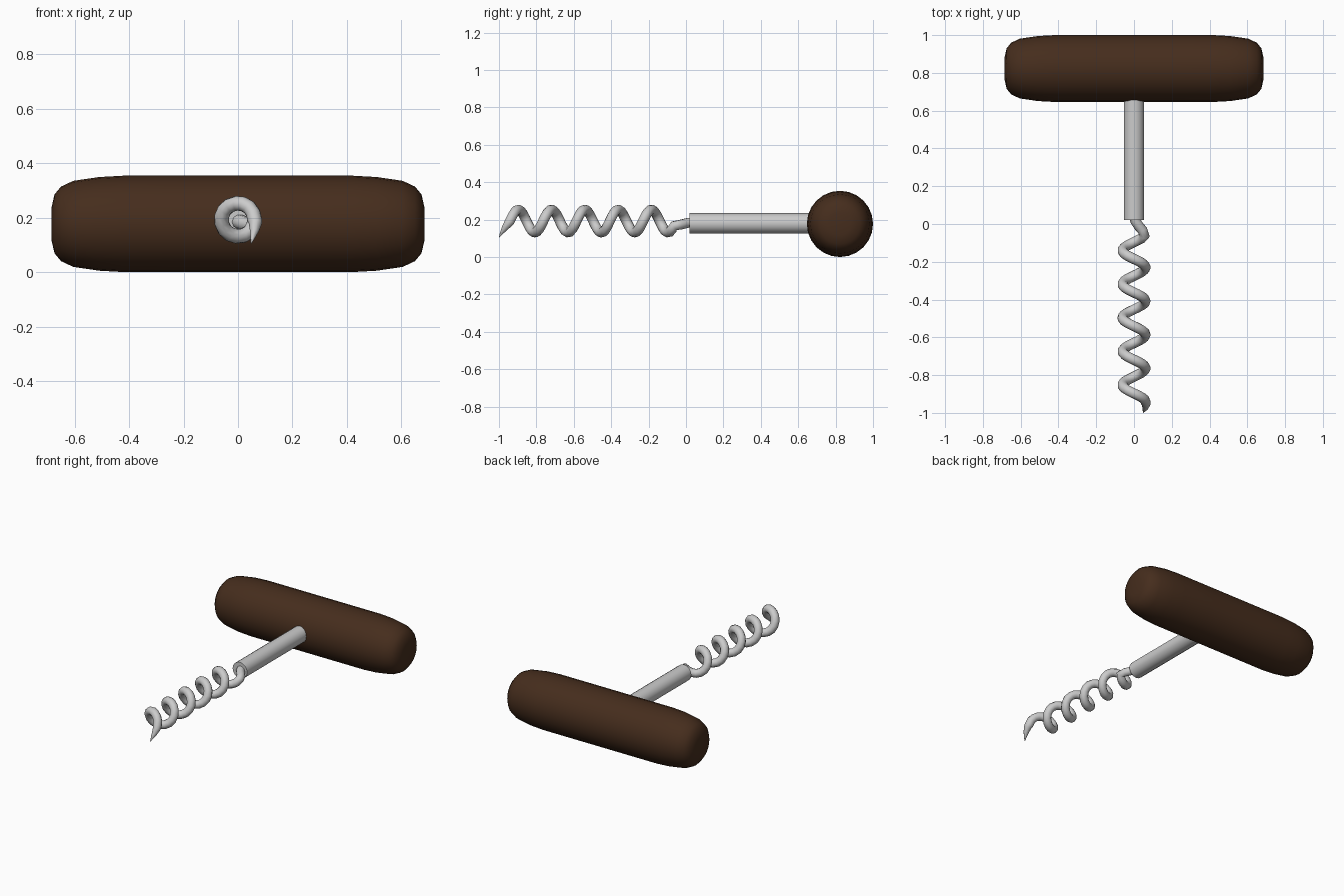
import bpy, bmesh
from math import sin, cos, radians, pi
from mathutils import Matrix

if "Cube" in bpy.data.objects:
    bpy.data.objects.remove(bpy.data.objects["Cube"])


def lathe(name, profile, sides, matrix):
    """Spin (radius, height) points round local z, then place with matrix."""
    bm = bmesh.new()
    rings = [[bm.verts.new((r * cos(2 * pi * i / sides), r * sin(2 * pi * i / sides), h))
              for i in range(sides)] for r, h in profile]
    for a, b in zip(rings, rings[1:]):
        for i in range(sides):
            j = (i + 1) % sides
            bm.faces.new((a[i], a[j], b[j], b[i]))
    bm.faces.new(rings[0][::-1])
    bm.faces.new(rings[-1])
    bm.transform(matrix)
    bmesh.ops.recalc_face_normals(bm, faces=bm.faces)
    mesh = bpy.data.meshes.new(name)
    bm.to_mesh(mesh)
    bm.free()
    ob = bpy.data.objects.new(name, mesh)
    bpy.context.collection.objects.link(ob)
    return ob


def smooth(ob, angle):
    bpy.ops.object.select_all(action='DESELECT')
    ob.select_set(True)
    bpy.context.view_layer.objects.active = ob
    bpy.ops.object.shade_smooth_by_angle(angle=radians(angle))


# Wooden handle: rounded bar along x, mirrored profile
half = [(0.177, 0.2), (0.177, 0.42), (0.172, 0.51), (0.158, 0.605),
        (0.137, 0.65), (0.108, 0.674), (0.06, 0.685)]
profile = [(r, -x) for r, x in reversed(half)] + half
handle = lathe("handle", profile, 24,
               Matrix.Translation((0, 0.823, 0.177)) @ Matrix.Rotation(pi / 2, 4, 'Y'))
wood = bpy.data.materials.new("dark_wood")
wood.diffuse_color = (0.06, 0.026, 0.012, 1)
wood.use_nodes = True
wood.node_tree.nodes["Principled BSDF"].inputs["Base Color"].default_value = wood.diffuse_color
handle.data.materials.append(wood)
smooth(handle, 60)

# Metal shaft along y
shaft = lathe("shaft", [(0.054, 0.02), (0.054, 0.72)], 16,
              Matrix.Translation((0, 0, 0.18)) @ Matrix.Rotation(-pi / 2, 4, 'X'))
smooth(shaft, 40)

# Spiral worm: lead-in from the shaft, helix, then a tapered point
R, PITCH, ZC, WIRE = 0.061, 0.178, 0.192, 0.027
points = [(0.0, 0.04, 0.185, 1), (0.008, 0.015, 0.184, 1),
          (0.026, -0.012, 0.177, 1), (0.045, -0.033, 0.172, 1)]
step, end = 24, 4 * 360 + 90
deg = -246
while deg <= end:
    p = radians(deg)
    points.append((R * sin(p), -0.185 - PITCH * deg / 360, ZC + R * cos(p), 1))
    deg += step
points += [(0.064, -0.952, 0.178, 0.9), (0.06, -0.972, 0.15, 0.6),
           (0.054, -0.988, 0.125, 0.3), (0.048, -0.999, 0.104, 0.04)]

curve = bpy.data.curves.new("spiral_worm", 'CURVE')
curve.dimensions = '3D'
curve.bevel_depth = WIRE
curve.bevel_resolution = 3
curve.use_fill_caps = True
spline = curve.splines.new('POLY')
spline.points.add(len(points) - 1)
for sp, (x, y, z, r) in zip(spline.points, points):
    sp.co = (x, y, z, 1)
    sp.radius = r
worm = bpy.data.objects.new("spiral_worm", curve)
bpy.context.collection.objects.link(worm)
bpy.ops.object.select_all(action='DESELECT')
worm.select_set(True)
bpy.context.view_layer.objects.active = worm
bpy.ops.object.convert(target='MESH')
smooth(bpy.context.view_layer.objects.active, 60)
